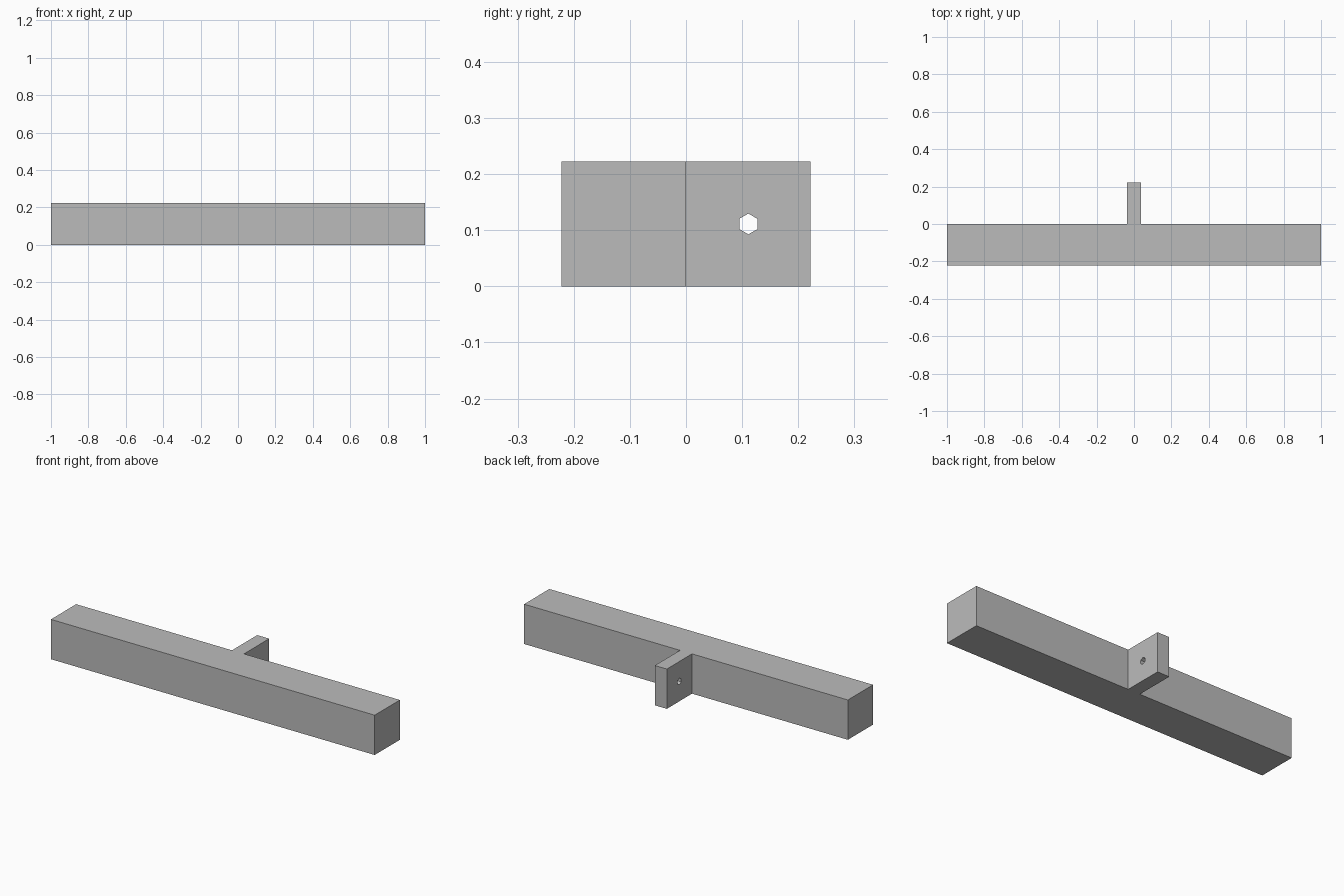
import bpy
import bmesh
from math import pi
from mathutils import Matrix

cube = bpy.data.objects.get("Cube")
if cube:
    bpy.data.objects.remove(cube, do_unlink=True)

SIDE = 2 / 9      # square section of the beam, also the tab's reach
TAB = 1 / 27      # half thickness of the tab
HOLE = 0.0185     # corner radius of the hexagonal hole

grey = bpy.data.materials.new("plain grey")
grey.use_nodes = True
colour = (0.5, 0.5, 0.5, 1)
grey.diffuse_color = colour
grey.node_tree.nodes["Principled BSDF"].inputs["Base Color"].default_value = colour


def make_object(name, bm):
    bmesh.ops.recalc_face_normals(bm, faces=bm.faces)
    mesh = bpy.data.meshes.new(name)
    bm.to_mesh(mesh)
    bm.free()
    mesh.materials.append(grey)
    obj = bpy.data.objects.new(name, mesh)
    bpy.context.collection.objects.link(obj)
    return obj


# Beam and rear tab: one T-shaped outline, extruded upward
half = [(1, -SIDE), (1, 0), (TAB, 0), (TAB, SIDE)]
outline = half + [(-x, y) for x, y in reversed(half)]
bm = bmesh.new()
base = bm.faces.new([bm.verts.new((x, y, 0)) for x, y in outline])
top = bmesh.ops.extrude_face_region(bm, geom=[base], use_keep_orig=True)
bmesh.ops.translate(bm, vec=(0, 0, SIDE),
                    verts=[g for g in top["geom"] if isinstance(g, bmesh.types.BMVert)])
beam = make_object("beam_with_tab", bm)

# Hexagonal hole through the tab, corners pointing up and down
bm = bmesh.new()
placing = (Matrix.Translation((0, SIDE / 2, SIDE / 2))
           @ Matrix.Rotation(pi / 2, 4, 'Y') @ Matrix.Rotation(pi / 6, 4, 'Z'))
bmesh.ops.create_cone(bm, cap_ends=True, segments=6, radius1=HOLE, radius2=HOLE,
                      depth=TAB * 4, matrix=placing)
cutter = make_object("hole_cutter", bm)
cutter.hide_render = True

cut = beam.modifiers.new("hole", 'BOOLEAN')
cut.operation = 'DIFFERENCE'
cut.solver = 'EXACT'
cut.object = cutter
bpy.context.view_layer.objects.active = beam
bpy.ops.object.modifier_apply(modifier=cut.name)
bpy.data.objects.remove(cutter, do_unlink=True)
